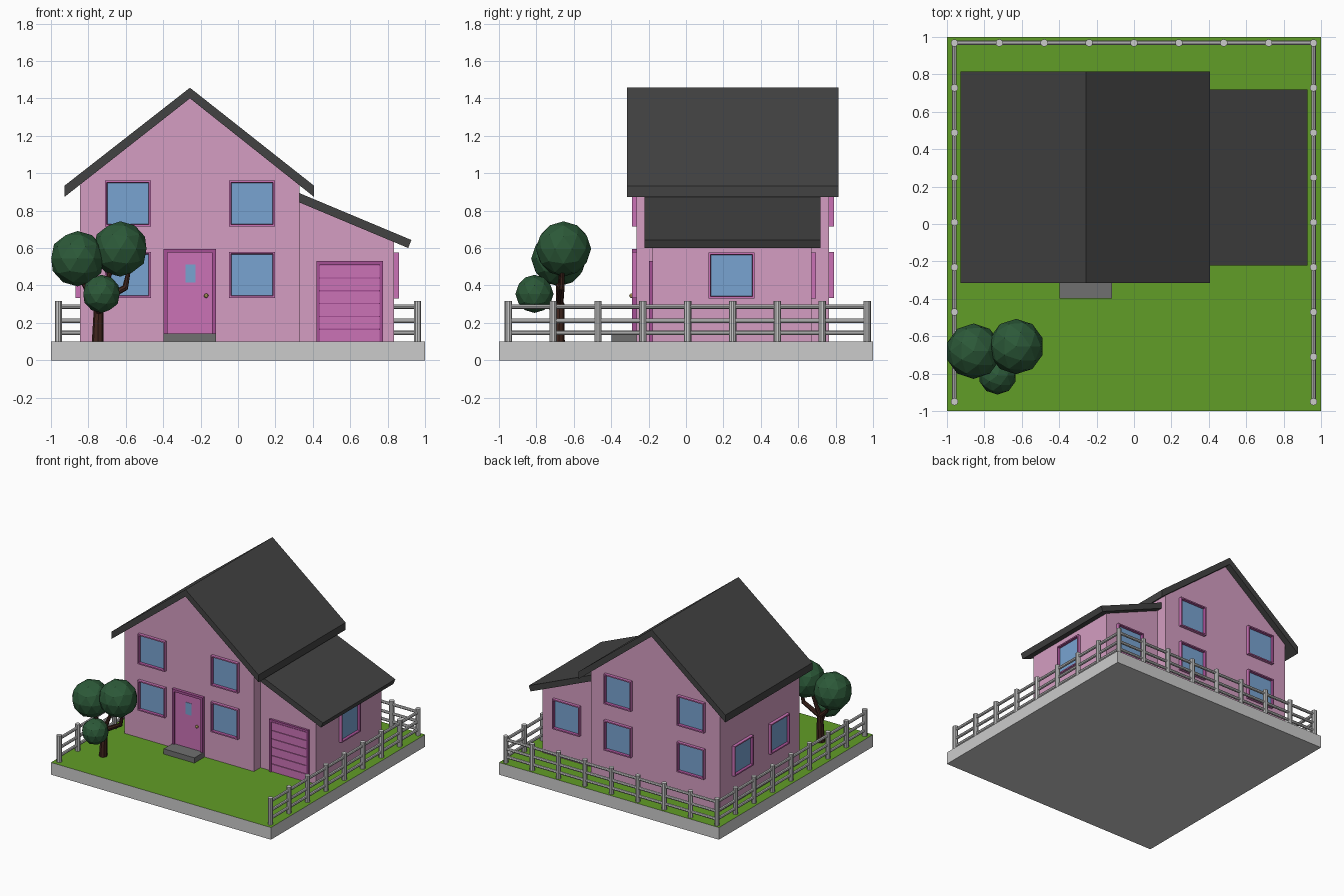
import bpy, bmesh
from math import pi
from mathutils import Vector, Matrix

if "Cube" in bpy.data.objects:
    bpy.data.objects.remove(bpy.data.objects["Cube"])


def mat(name, r, g, b):
    m = bpy.data.materials.new(name)
    m.diffuse_color = (r, g, b, 1)
    m.use_nodes = True
    m.node_tree.nodes["Principled BSDF"].inputs["Base Color"].default_value = m.diffuse_color
    return m


WALL = mat("wall_pink", 0.66, 0.34, 0.54)
TRIM = mat("trim_pink", 0.60, 0.17, 0.47)
DARK = mat("trim_dark", 0.38, 0.08, 0.30)
GLASS = mat("glass", 0.19, 0.37, 0.64)
ROOF = mat("roof", 0.055, 0.055, 0.055)
GRASS = mat("grass", 0.12, 0.34, 0.02)
STONE = mat("stone", 0.16, 0.16, 0.16)
LEAF = mat("leaf", 0.025, 0.10, 0.04)
BARK = mat("bark", 0.05, 0.018, 0.012)
BRASS = mat("brass", 0.6, 0.45, 0.15)


def finish(name, bm, *mats):
    bmesh.ops.recalc_face_normals(bm, faces=bm.faces)
    me = bpy.data.meshes.new(name)
    bm.to_mesh(me)
    bm.free()
    for m in mats:
        me.materials.append(m)
    ob = bpy.data.objects.new(name, me)
    bpy.context.collection.objects.link(ob)
    return ob


def add_box(bm, x, y, z):
    size = [b - a for a, b in (x, y, z)]
    mid = [(a + b) / 2 for a, b in (x, y, z)]
    bmesh.ops.create_cube(bm, size=1, matrix=Matrix.Translation(mid) @ Matrix.Diagonal((*size, 1)))


def boxes(name, dims, *mats):
    bm = bmesh.new()
    for d in dims:
        add_box(bm, *d)
    return finish(name, bm, *mats)


def add_rod(bm, p, q, r1, r2, n=8):
    p, q = Vector(p), Vector(q)
    rot = (q - p).to_track_quat('Z', 'Y').to_matrix().to_4x4()
    bmesh.ops.create_cone(bm, cap_ends=True, segments=n, radius1=r1, radius2=r2,
                          depth=(q - p).length, matrix=Matrix.Translation((p + q) / 2) @ rot)


def prism(name, profile, y0, y1, m):
    """Extrude an xz outline along y."""
    bm = bmesh.new()
    f = bm.faces.new([bm.verts.new((x, y0, z)) for x, z in profile])
    ext = bmesh.ops.extrude_face_region(bm, geom=[f])["geom"]
    bmesh.ops.translate(bm, vec=(0, y1 - y0, 0), verts=[v for v in ext if isinstance(v, bmesh.types.BMVert)])
    return finish(name, bm, m)


def window(name, x, y, z, turn=0):
    """Framed window with recessed glass, facing -y before turning."""
    bm = bmesh.new()
    add_box(bm, (-0.123, 0.123), (-0.025, 0.01), (-0.123, 0.123))
    bm.normal_update()
    front = min(bm.faces, key=lambda f: f.calc_center_median().y)
    bmesh.ops.inset_region(bm, faces=[front], thickness=0.014)
    rim = bmesh.ops.inset_region(bm, faces=[front], thickness=0.005, depth=-0.02)["faces"]
    front.material_index = 1
    for f in rim:
        f.material_index = 2
    ob = finish(name, bm, TRIM, GLASS, DARK)
    ob.location = (x, y, z)
    ob.rotation_euler.z = turn


def door_frame(name, x0, x1, top, y, w):
    boxes(name, [((x0, x0 + w), y, (0.1, top)), ((x1 - w, x1), y, (0.1, top)),
                 ((x0 + w, x1 - w), y, (top - w, top))], DARK)


# Ground slab with a grass top
base = boxes("base", [((-1, 1), (-1, 1), (0, 0.1))], None, GRASS)
for f in base.data.polygons:
    f.material_index = int(f.normal.z > 0.5)

# Main house and its gable roof
C = -0.257
prism("house_walls", [(-0.845, 0.1), (0.33, 0.1), (0.33, 0.945), (C, 1.41), (-0.845, 0.945)], -0.265, 0.765, WALL)
prism("house_roof", [(C - 0.671, 0.873), (C, 1.40), (C + 0.664, 0.873), (C + 0.664, 0.933),
                     (C, 1.457), (C - 0.671, 0.933)], -0.315, 0.815, ROOF)

# Garage wing with a lean-to roof
prism("garage_walls", [(0.32, 0.1), (0.835, 0.1), (0.835, 0.64), (0.32, 0.86)], -0.18, 0.67, WALL)
prism("garage_roof", [(0.33, 0.843), (0.91, 0.60), (0.927, 0.643), (0.33, 0.893)], -0.222, 0.718, ROOF)

# Windows
LOW, HIGH = 0.457, 0.838
for i, x in enumerate((C - 0.332, C + 0.332)):
    for j, z in enumerate((LOW, HIGH)):
        window(f"front_window_{i}{j}", x, -0.265, z)
        window(f"back_window_{i}{j}", x, 0.765, z, pi)
for i, y in enumerate((0.015, 0.485)):
    window(f"left_window_{i}", -0.845, y, LOW, -pi / 2)
window("garage_side_window", 0.835, 0.243, LOW - 0.004, pi / 2)
window("garage_back_window", 0.61, 0.67, LOW - 0.004, pi)

# Front door
door_frame("front_door_frame", -0.398, -0.118, 0.595, (-0.29, -0.26), 0.02)
boxes("front_door", [((-0.378, -0.138), (-0.277, -0.26), (0.1, 0.575))], TRIM)
boxes("door_pane", [((-0.28, -0.228), (-0.28, -0.27), (0.415, 0.513))], GLASS)
boxes("door_step", [((-0.398, -0.118), (-0.397, -0.26), (0.09, 0.143))], STONE)
bm = bmesh.new()
bmesh.ops.create_icosphere(bm, subdivisions=2, radius=0.012, matrix=Matrix.Translation((-0.17, -0.292, 0.345)))
finish("door_knob", bm, BRASS)

# Garage door: slats in front of a dark backing
door_frame("garage_door_frame", 0.42, 0.775, 0.53, (-0.198, -0.17), 0.018)
boxes("garage_door_backing", [((0.438, 0.757), (-0.184, -0.17), (0.1, 0.512))], DARK)
step = 0.412 / 6
boxes("garage_door_slats", [((0.438, 0.757), (-0.19, -0.18), (0.1 + i * step, 0.094 + (i + 1) * step))
                            for i in range(6)], TRIM)

# Fence on three sides
E, Y0, Y1, N = 0.96, -0.95, 0.968, 8
posts, rails = bmesh.new(), bmesh.new()
spots = [(s * E, Y0 + (Y1 - Y0) * i / N) for s in (-1, 1) for i in range(N + 1)]
spots += [(-E + 2 * E * i / N, Y1) for i in range(1, N)]
for x, y in spots:
    add_rod(posts, (x, y, 0.09), (x, y, 0.318), 0.02, 0.02, 10)
for z in (0.146, 0.211, 0.287):
    for a, b in (((-E, Y0), (-E, Y1)), ((-E, Y1), (E, Y1)), ((E, Y1), (E, Y0))):
        add_rod(rails, (*a, z), (*b, z), 0.012, 0.012)
finish("fence_posts", posts)
finish("fence_rails", rails)

# Tree trunk, branches and low-poly crowns
bm = bmesh.new()
fork = (-0.745, -0.675, 0.31)
add_rod(bm, (-0.75, -0.68, 0.09), fork, 0.032, 0.024)
add_rod(bm, fork, (-0.80, -0.68, 0.36), 0.02, 0.016)
add_rod(bm, (-0.795, -0.68, 0.35), (-0.865, -0.68, 0.5), 0.016, 0.01)
add_rod(bm, fork, (-0.60, -0.665, 0.39), 0.02, 0.016)
add_rod(bm, (-0.605, -0.665, 0.38), (-0.58, -0.66, 0.5), 0.016, 0.01)
add_rod(bm, fork, (-0.66, -0.665, 0.53), 0.018, 0.01)
add_rod(bm, (-0.747, -0.68, 0.25), (-0.73, -0.80, 0.34), 0.016, 0.01)
finish("tree_trunk", bm, BARK)
bm = bmesh.new()
for pos, r in (((-0.858, -0.68, 0.543), 0.148), ((-0.63, -0.655, 0.595), 0.148), ((-0.73, -0.81, 0.355), 0.102)):
    bmesh.ops.create_icosphere(bm, subdivisions=2, radius=r, matrix=Matrix.Translation(pos))
finish("tree_crowns", bm, LEAF)
